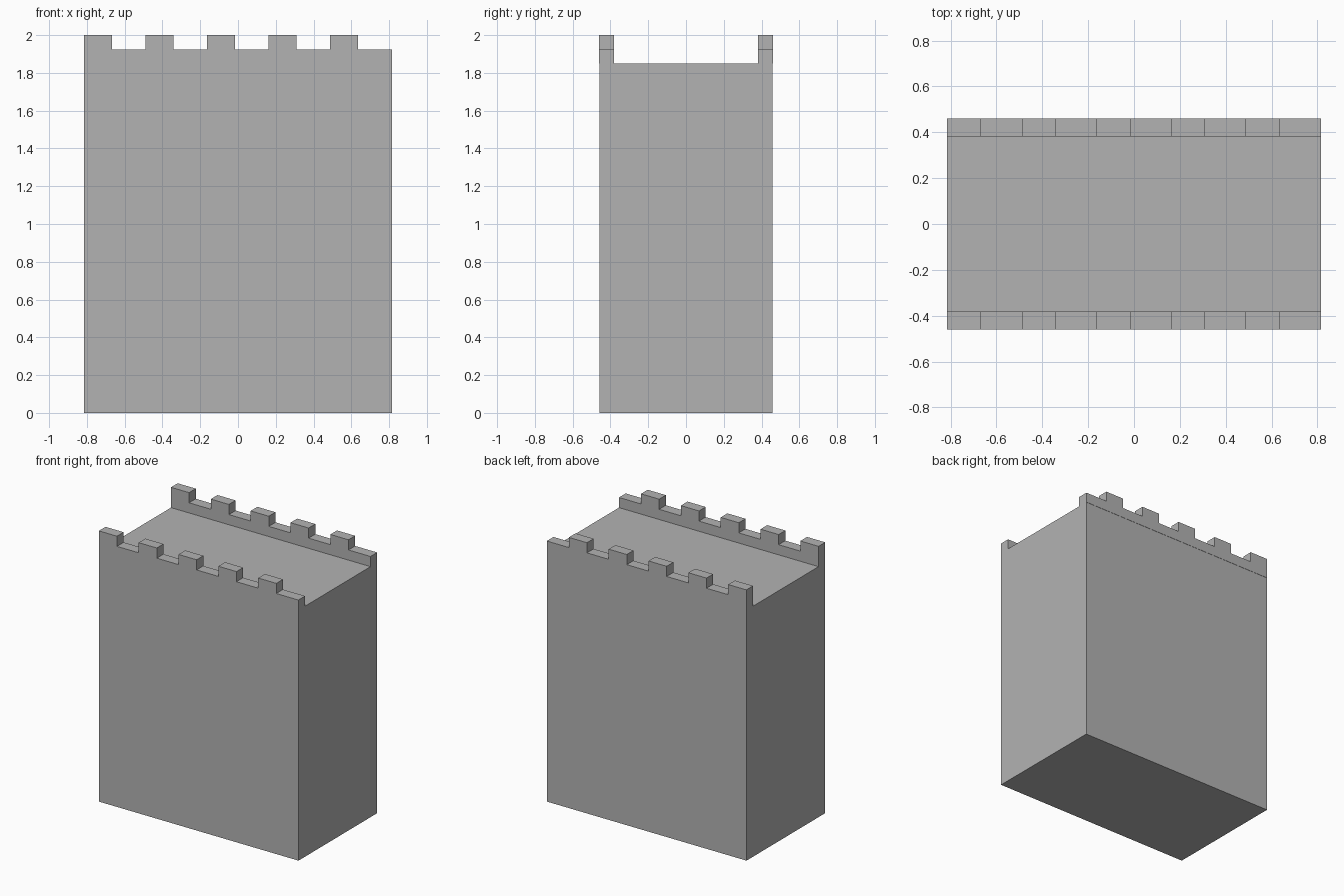
import bpy, bmesh

if "Cube" in bpy.data.objects:
    bpy.data.objects.remove(bpy.data.objects["Cube"])

HX, HY = 0.815, 0.458            # half width and half depth
ROOF, WALL, TOP = 1.85, 1.925, 2.0
THICK = 0.076                    # parapet thickness
PITCH, MERLON, COUNT = 0.3255, 0.148, 5

# Dark grey stone
stone = bpy.data.materials.new("stone")
stone.diffuse_color = (0.45, 0.45, 0.45, 1)
stone.use_nodes = True
stone.node_tree.nodes["Principled BSDF"].inputs["Base Color"].default_value = stone.diffuse_color


def make_object(name, bm):
    bmesh.ops.recalc_face_normals(bm, faces=bm.faces)
    mesh = bpy.data.meshes.new(name)
    bm.to_mesh(mesh)
    bm.free()
    mesh.materials.append(stone)
    obj = bpy.data.objects.new(name, mesh)
    bpy.context.collection.objects.link(obj)
    return obj


def extruded_profile(name, points, y0, y1):
    """Extrude an x/z outline from y0 to y1."""
    bm = bmesh.new()
    face = bm.faces.new([bm.verts.new((x, y0, z)) for x, z in points])
    result = bmesh.ops.extrude_face_region(bm, geom=[face])
    verts = [v for v in result["geom"] if isinstance(v, bmesh.types.BMVert)]
    bmesh.ops.translate(bm, verts=verts, vec=(0, y1 - y0, 0))
    return make_object(name, bm)


# Solid tower block
extruded_profile("tower_body", [(-HX, 0), (HX, 0), (HX, ROOF), (-HX, ROOF)], -HY, HY)

# Crenellated outline: merlons start flush left, with a gap at the right end
outline = [(HX, ROOF), (-HX, ROOF)]
for i in range(COUNT):
    x = -HX + i * PITCH
    if i:
        outline.append((x, WALL))
    outline += [(x, TOP), (x + MERLON, TOP), (x + MERLON, WALL)]
outline.append((HX, WALL))

# Battlements along the front and back edges, proud of the body by a hair
extruded_profile("front_battlement", outline, -HY - 0.002, -HY + THICK)
extruded_profile("back_battlement", outline, HY - THICK, HY + 0.002)
